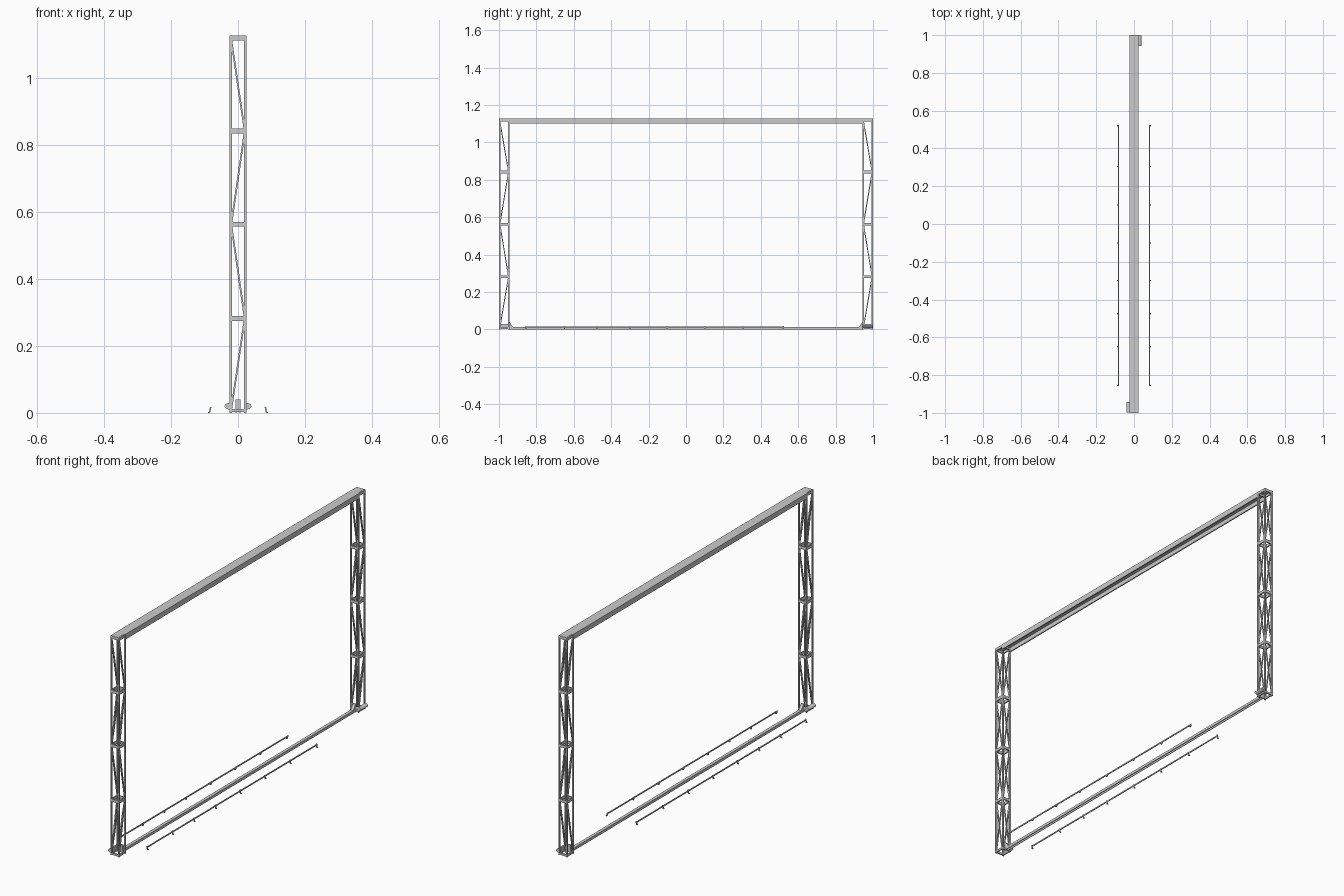
import bpy, bmesh, math
from mathutils import Vector

if "Cube" in bpy.data.objects:
    bpy.data.objects.remove(bpy.data.objects["Cube"])

HALF = 0.025      # half width of a tower
TOP = 1.127       # overall height
POST = 0.007      # post thickness
TC = 0.972        # tower centre along y
TY = 0.028        # tower half depth


def add_box(bm, lo, hi):
    vs = bmesh.ops.create_cube(bm, size=1)["verts"]
    for v in vs:
        v.co = Vector([lo[i] + (v.co[i] + 0.5) * (hi[i] - lo[i]) for i in range(3)])


def add_bar(bm, a, b, w):
    a, b = Vector(a), Vector(b)
    d = b - a
    rot = d.to_track_quat('Z', 'Y')
    for v in bmesh.ops.create_cube(bm, size=1)["verts"]:
        p = Vector((v.co.x * w, v.co.y * w, v.co.z * d.length))
        v.co = (a + b) / 2 + rot @ p


def add_prism(bm, profile, y0, y1):
    # closed x-z profile extruded along y
    f = bm.faces.new([bm.verts.new((x, y0, z)) for x, z in profile])
    ext = bmesh.ops.extrude_face_region(bm, geom=[f])["geom"]
    for v in ext:
        if isinstance(v, bmesh.types.BMVert):
            v.co.y = y1


def finish(bm, name):
    bmesh.ops.recalc_face_normals(bm, faces=bm.faces)
    me = bpy.data.meshes.new(name)
    bm.to_mesh(me)
    bm.free()
    ob = bpy.data.objects.new(name, me)
    bpy.context.collection.objects.link(ob)
    return ob


def tower(yc, name):
    # corner posts
    bm = bmesh.new()
    for sx in (-1, 1):
        for sy in (-1, 1):
            x, y = sx * (HALF - POST / 2), yc + sy * (TY - POST / 2)
            h = POST / 2
            add_box(bm, (x - h, y - h, 0), (x + h, y + h, TOP))
    finish(bm, name + "_posts")

    # rings of rungs
    bm = bmesh.new()
    e = 0.0005
    for z0, z1 in ((0.002, 0.012), (0.275, 0.289), (0.556, 0.57), (0.834, 0.849), (1.112, 1.1265)):
        for s in (-1, 1):
            xa, xb = sorted((s * (HALF - e), s * (HALF - POST + e)))
            add_box(bm, (xa, yc - TY + POST, z0), (xb, yc + TY - POST, z1))
            ya, yb = sorted((yc + s * (TY - e), yc + s * (TY - POST + e)))
            add_box(bm, (-HALF + POST, ya, z0), (HALF - POST, yb, z1))
    finish(bm, name + "_rungs")

    # zigzag diagonals on all four faces
    bm = bmesh.new()
    zs = [0.01, 0.282, 0.563, 0.841, 1.114]
    for i in range(4):
        a, b = (-1, 1) if i % 2 == 0 else (1, -1)
        px, py = HALF - POST * 0.7, TY - POST * 0.7
        for s in (-1, 1):
            y, x = yc + s * (TY - POST / 2), s * (HALF - POST / 2)
            add_bar(bm, (a * px, y, zs[i]), (b * px, y, zs[i + 1]), 0.005)
            add_bar(bm, (x, yc + a * py, zs[i]), (x, yc + b * py, zs[i + 1]), 0.005)
    finish(bm, name + "_diagonals")


tower(-TC, "front_tower")
tower(TC, "back_tower")

# top beam: channel open at the bottom, plus cover over the tower tops
t = 0.006
bm = bmesh.new()
add_prism(bm, [(-HALF, 1.1), (-HALF, TOP), (HALF, TOP), (HALF, 1.1), (HALF - t, 1.1),
               (HALF - t, TOP - t), (-HALF + t, TOP - t), (-HALF + t, 1.1)], -0.944, 0.944)
finish(bm, "top_beam")
bm = bmesh.new()
for s in (-1, 1):
    y0, y1 = sorted((s * 0.944, s * 0.999))
    add_box(bm, (-HALF + POST, y0, TOP - 0.004), (HALF - POST, y1, TOP))
finish(bm, "tower_caps")

# floor beam: low channel between the towers
b, bt = 0.008, 0.003
bm = bmesh.new()
add_prism(bm, [(-b, 0), (-b, 0.014), (b, 0.014), (b, 0), (b - bt, 0),
               (b - bt, 0.011), (-b + bt, 0.011), (-b + bt, 0)], -0.95, 0.95)
finish(bm, "floor_beam")

# wedge gussets where the floor beam meets the towers
bm = bmesh.new()
for s in (-1, 1):
    tri = [(s * 0.95, 0.014), (s * 0.95, 0.04), (s * 0.943, 0.04), (s * 0.925, 0.014)]
    f = bm.faces.new([bm.verts.new((-b, y, z)) for y, z in tri])
    for v in bmesh.ops.extrude_face_region(bm, geom=[f])["geom"]:
        if isinstance(v, bmesh.types.BMVert):
            v.co.x = b
finish(bm, "floor_beam_gussets")

# rounded side housings at opposite corners
bm = bmesh.new()
for s in (-1, 1):
    prof = []
    for i in range(13):
        a = -math.pi / 2 + math.pi * i / 12
        prof.append((s * (0.023 + 0.017 * math.cos(a)), 0.02 + 0.01 * math.sin(a)))
    y0, y1 = sorted((s * 0.943, s * 0.999))
    add_prism(bm, prof, y0, y1)
finish(bm, "side_housings")

# low ground rails with small leaning feet
FEET = (-0.855, -0.65, -0.475, -0.3, -0.1, 0.1, 0.305, 0.52)
for s, side in ((-1, "left"), (1, "right")):
    bm = bmesh.new()
    x0, x1 = sorted((s * 0.0805, s * 0.0845))
    add_box(bm, (x0, -0.858, 0.01), (x1, 0.523, 0.016))
    finish(bm, side + "_ground_rail")
    bm = bmesh.new()
    for y in FEET:
        add_prism(bm, [(s * 0.079, 0.018), (s * 0.083, 0.018), (s * 0.087, 0.003), (s * 0.09, 0.003),
                       (s * 0.09, 0), (s * 0.083, 0)], y - 0.003, y + 0.003)
    finish(bm, side + "_rail_feet")
